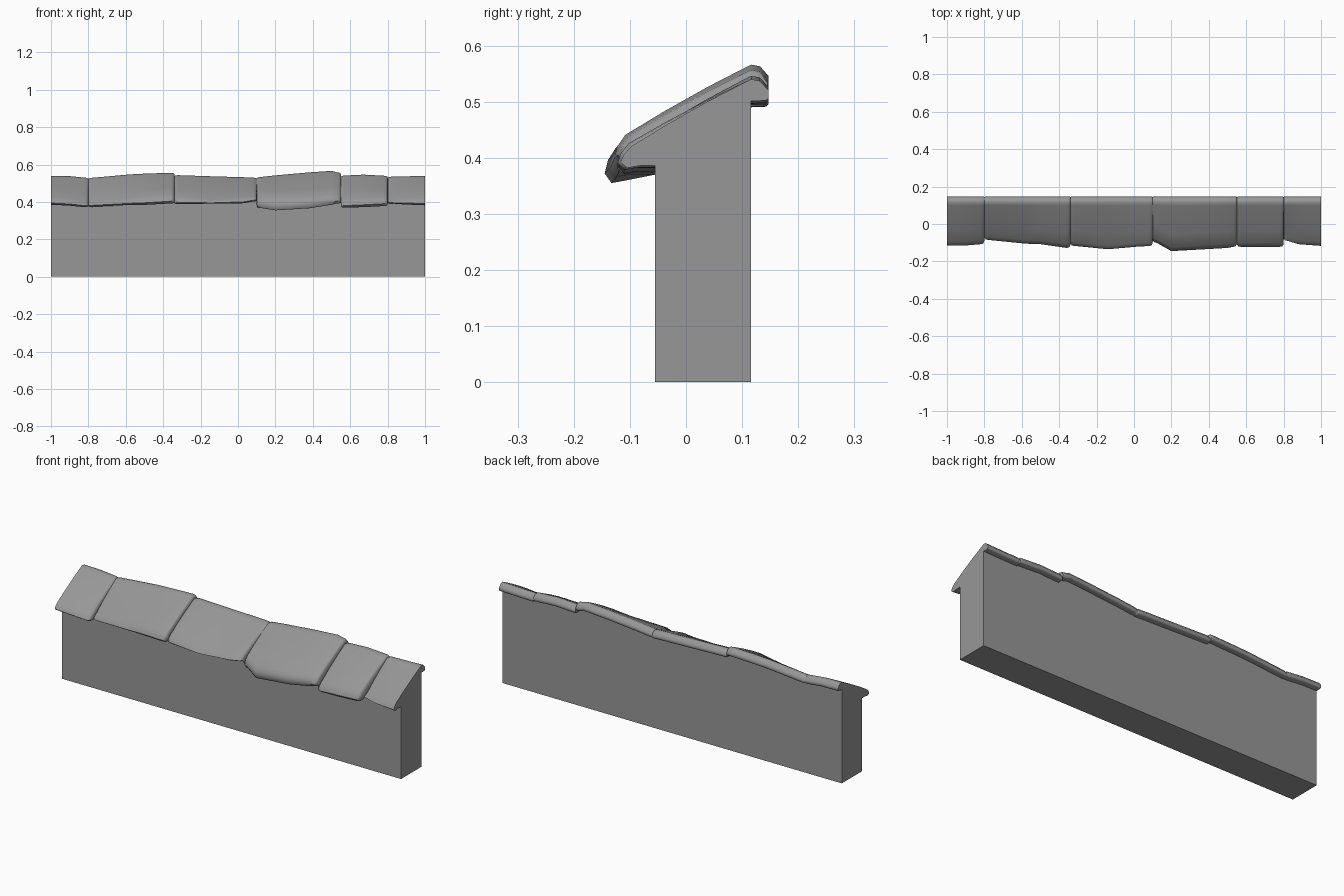
import bpy, bmesh, math

if "Cube" in bpy.data.objects:
    bpy.data.objects.remove(bpy.data.objects["Cube"])

# Each capping slab: stations of (x, ridge z, eave y, eave top z, eave bottom z)
SLABS = [
    [(-1.0, .54, -.115, .415, .385), (-.9, .538, -.115, .41, .380), (-.8, .53, -.108, .40, .372)],
    [(-.8, .529, -.085, .40, .374), (-.58, .547, -.105, .412, .384), (-.5, .551, -.108, .422, .384), (-.34, .556, -.128, .432, .392)],
    [(-.34, .543, -.117, .422, .388), (-.14, .537, -.135, .405, .391), (.03, .532, -.12, .418, .393), (.1, .53, -.118, .425, .402)],
    [(.1, .533, -.10, .42, .368), (.2, .542, -.145, .412, .355), (.38, .558, -.135, .42, .366), (.5, .566, -.128, .435, .385), (.55, .558, -.122, .435, .392)],
    [(.55, .541, -.122, .405, .37), (.67, .546, -.122, .415, .372), (.8, .54, -.122, .42, .378)],
    [(.8, .535, -.09, .405, .392), (.88, .536, -.108, .41, .387), (1.0, .54, -.117, .415, .382)],
]
FRONT, BACK, LIP = -.055, .116, .147

# Dark grey stone
stone = bpy.data.materials.new("dark_stone")
stone.diffuse_color = (.31, .31, .31, 1)
stone.use_nodes = True
stone.node_tree.nodes["Principled BSDF"].inputs["Base Color"].default_value = stone.diffuse_color


def mix(a, b, t):
    return tuple(p + (q - p) * t for p, q in zip(a, b))


def stations():
    """Round off the slab ends where two slabs meet; last value is the groove depth."""
    out = []
    for s in SLABS:
        pts = [p + (0,) for p in s]
        for end in (0, -1):
            x, r, y, t, b, _ = pts[end]
            if abs(x) > .99:
                continue
            d = 1 if end == 0 else -1
            new = [(x + d * .001, r, y + .012, t - .004, b + .005, .005),
                   (x + d * .007, r, y + .003, t - .001, b + .001, .0015),
                   (x + d * .02, r, y, t, b, 0)]
            pts = new + pts[1:] if end == 0 else pts[:-1] + new[::-1]
        out += pts
    return out


def inner_z(b):
    return max(b + .004, .37)


def cap_ring(s):
    x, r, y, t, b, g = s
    ya = y + .02
    prof = [(FRONT, inner_z(b)), (min(y + .035, FRONT - .003), b + .004), (y + .012, b),
            (y, b + (t - b) * .3), (y + .006, b + (t - b) * .72), (ya, t + .006)]
    for k in (.3, .65, .92):
        yy, zz = mix((ya, t + .006), (BACK, r - g), k)
        prof.append((yy, zz + .004 * math.sin(math.pi * k)))
    prof += [(BACK, r - g), (.132, r - .003 - g), (LIP - g * .3, r - .02 - g),
             (LIP - g * .3, r - .034), (.142, r - .038), (BACK, r - .039)]
    return [(x, p, q) for p, q in prof]


def wall_ring(s):
    x, r, y, t, b, g = s
    return [(x, BACK, r - .039), (x, BACK, 0), (x, FRONT, 0), (x, FRONT, inner_z(b))]


def loft(name, rings, angle):
    """Skin open rings along x and fill both ends."""
    bm = bmesh.new()
    rows = [[bm.verts.new(p) for p in ring] for ring in rings]
    for a, b in zip(rows, rows[1:]):
        for i in range(len(a) - 1):
            bm.faces.new((a[i], a[i + 1], b[i + 1], b[i]))
    bm.faces.new(rows[0][::-1])
    bm.faces.new(rows[-1])
    bmesh.ops.recalc_face_normals(bm, faces=bm.faces)
    # Open shells: make the left end face point outwards
    bm.normal_update()
    if min(bm.faces, key=lambda f: f.calc_center_median().x).normal.x > 0:
        bmesh.ops.reverse_faces(bm, faces=bm.faces)
    me = bpy.data.meshes.new(name)
    bm.to_mesh(me)
    bm.free()
    me.materials.append(stone)
    ob = bpy.data.objects.new(name, me)
    bpy.context.collection.objects.link(ob)
    bpy.ops.object.select_all(action='DESELECT')
    ob.select_set(True)
    bpy.context.view_layer.objects.active = ob
    bpy.ops.object.shade_smooth_by_angle(angle=math.radians(angle))
    return ob


ST = stations()
# Uneven sloping capping stones
loft("capping_stones", [cap_ring(s) for s in ST], 55)
# Plain wall body below, following the underside of the capping
loft("wall_body", [wall_ring(s) for s in ST], 35)
